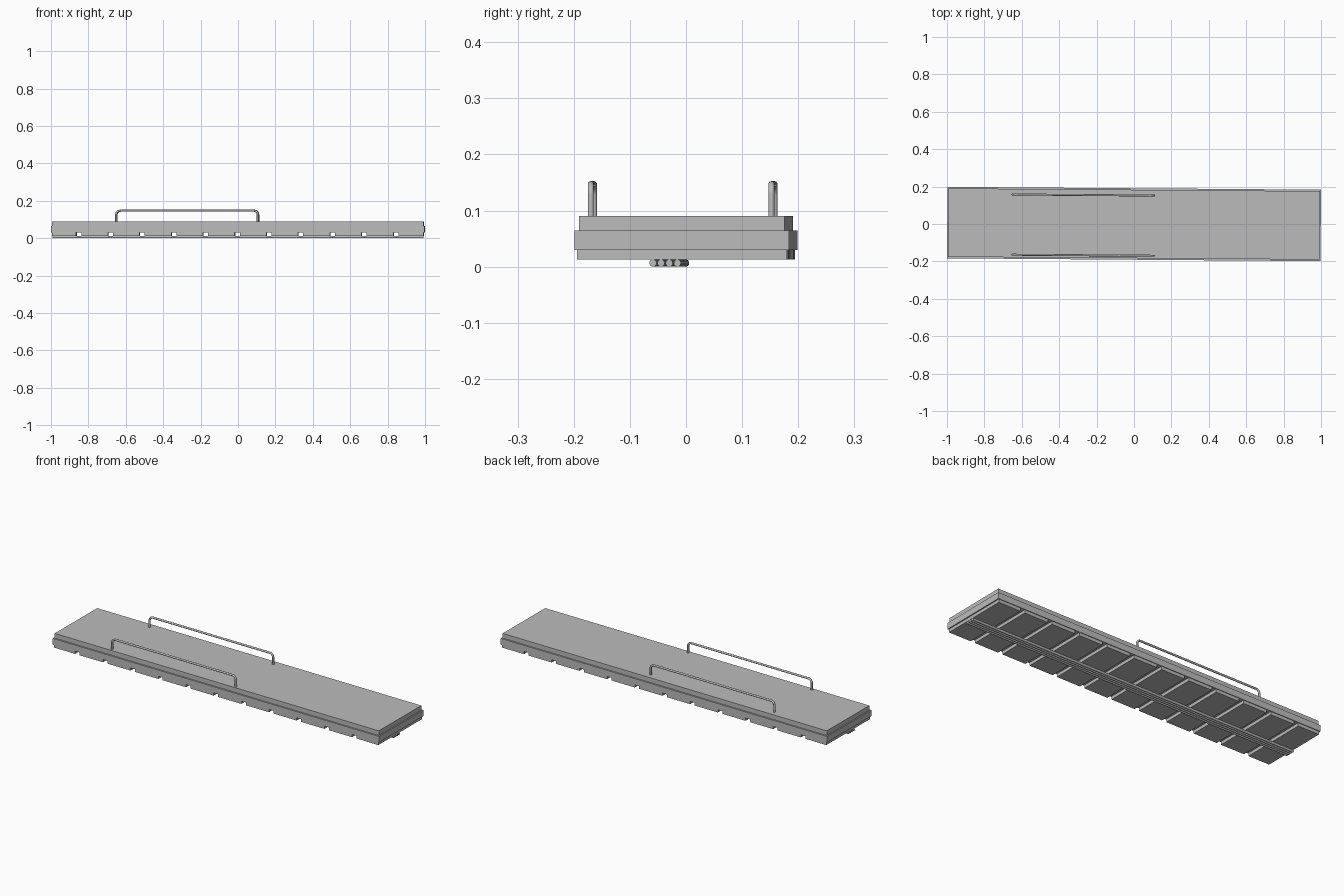
import bpy
import math
from mathutils import Vector

cube = bpy.data.objects.get("Cube")
if cube:
    bpy.data.objects.remove(cube, do_unlink=True)

YAW = -0.0075  # the whole deck sits very slightly turned

grey = bpy.data.materials.new("plain grey")
grey.use_nodes = True
colour = (0.5, 0.5, 0.5, 1)
grey.diffuse_color = colour
grey.node_tree.nodes["Principled BSDF"].inputs["Base Color"].default_value = colour

root = bpy.data.objects.new("deck_root", None)
bpy.context.collection.objects.link(root)
root.rotation_euler.z = YAW


def finish(obj, name):
    obj.name = name
    obj.data.materials.append(grey)
    obj.parent = root
    return obj


def box(name, x0, x1, half_y, z0, z1):
    bpy.ops.mesh.primitive_cube_add(
        size=1, location=((x0 + x1) / 2, 0, (z0 + z1) / 2))
    obj = bpy.context.object
    obj.scale = (x1 - x0, 2 * half_y, z1 - z0)
    bpy.ops.object.transform_apply(location=False, rotation=False, scale=True)
    return finish(obj, name)


def rod(name, y, z, radius, half_x):
    bpy.ops.mesh.primitive_cylinder_add(
        vertices=16, radius=radius, depth=2 * half_x,
        location=(0, y, z), rotation=(0, math.pi / 2, 0))
    bpy.ops.object.shade_smooth_by_angle(angle=math.radians(40))
    return finish(bpy.context.object, name)


def rail(name, x0, x1, y, z0, z1, radius, bend):
    # Upright, rounded corner, long bar, rounded corner, upright
    points = [Vector((x0, y, z0))]
    for cx, start in ((x0 + bend, math.pi), (x1 - bend, math.pi / 2)):
        for i in range(7):
            a = start - i * math.pi / 12
            points.append(Vector((cx + bend * math.cos(a), y,
                                  z1 - bend + bend * math.sin(a))))
    points.append(Vector((x1, y, z0)))
    curve = bpy.data.curves.new(name, "CURVE")
    curve.dimensions = "3D"
    curve.bevel_depth = radius
    curve.bevel_resolution = 3
    curve.use_fill_caps = True
    spline = curve.splines.new("POLY")
    spline.points.add(len(points) - 1)
    for target, p in zip(spline.points, points):
        target.co = (*p, 1)
    obj = bpy.data.objects.new(name, curve)
    bpy.context.collection.objects.link(obj)
    return finish(obj, name)


# Deck: top slab over a slightly wider flange
box("top_slab", -0.992, 0.992, 0.183, 0.06, 0.09)
box("middle_flange", -0.9985, 0.9985, 0.191, 0.03, 0.064)

# Underside panels, separated by narrow cross gaps
gap = 0.027
centres = [-0.85 + 0.1695 * i for i in range(11)]
starts = [-0.992] + [c + gap / 2 for c in centres]
ends = [c - gap / 2 for c in centres] + [0.992]
for i, (a, b) in enumerate(zip(starts, ends)):
    box(f"underside_panel_{i + 1}", a, b, 0.187, 0.013, 0.031)

# Long pipes under the panels
for i in range(4):
    rod(f"underside_pipe_{i + 1}", -0.0515 + 0.0145 * i, 0.0064, 0.0064, 0.992)

# Hand rails
for name, y in (("front_rail", -0.169), ("back_rail", 0.153)):
    rail(name, -0.65, 0.107, y, 0.085, 0.147, 0.0055, 0.02)
